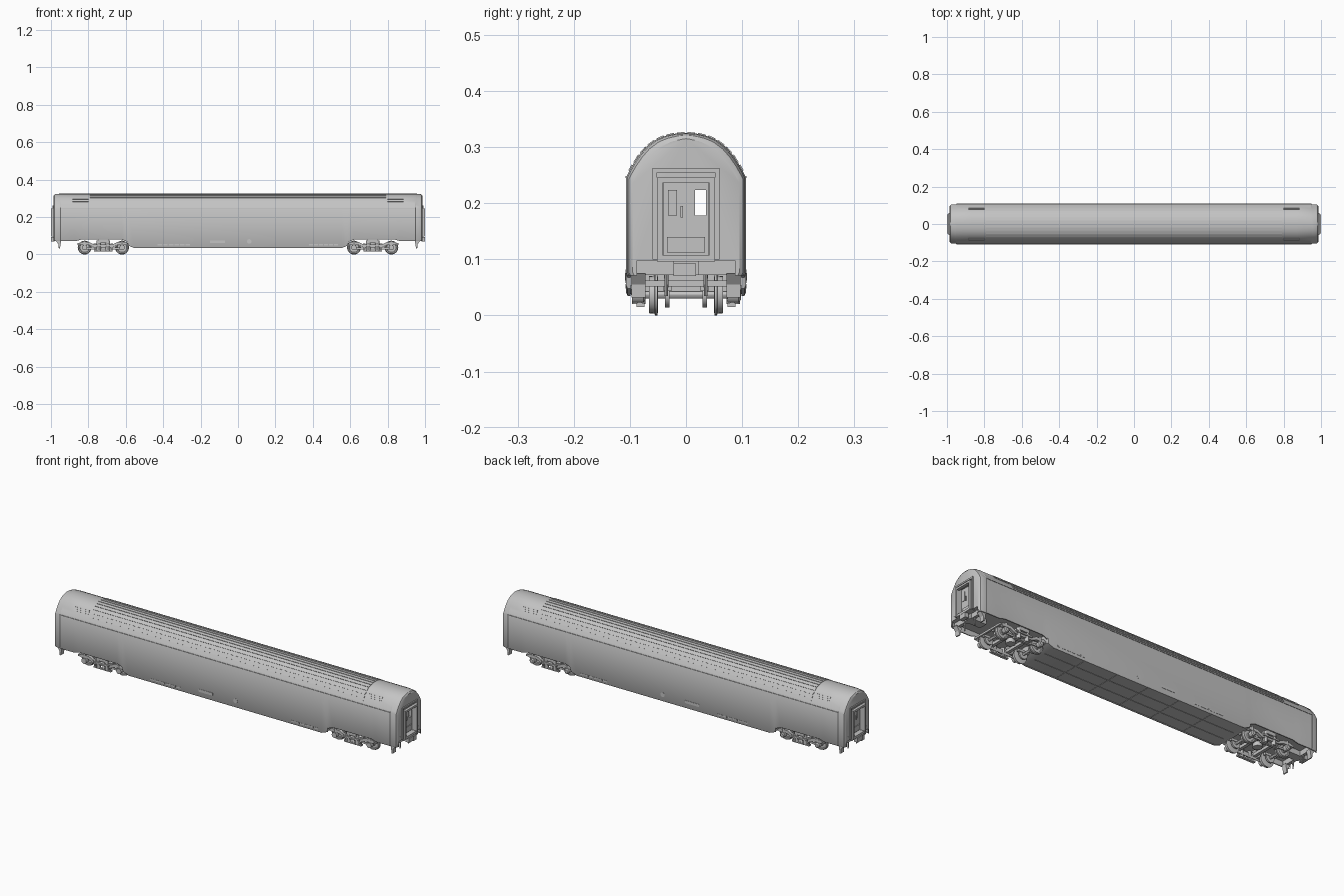
import bpy, bmesh, math
from mathutils import Vector

if "Cube" in bpy.data.objects:
    bpy.data.objects.remove(bpy.data.objects["Cube"], do_unlink=True)

grey = bpy.data.materials.new("plain grey")
grey.use_nodes = True
grey.diffuse_color = (0.55, 0.55, 0.55, 1)
grey.node_tree.nodes["Principled BSDF"].inputs["Base Color"].default_value = (0.55, 0.55, 0.55, 1)


def finish(name, bm, smooth=False):
    bmesh.ops.recalc_face_normals(bm, faces=bm.faces)
    mesh = bpy.data.meshes.new(name)
    bm.to_mesh(mesh)
    bm.free()
    mesh.materials.append(grey)
    ob = bpy.data.objects.new(name, mesh)
    bpy.context.collection.objects.link(ob)
    if smooth:
        bpy.ops.object.select_all(action='DESELECT')
        ob.select_set(True)
        bpy.context.view_layer.objects.active = ob
        bpy.ops.object.shade_smooth_by_angle(angle=math.radians(30))
    return ob


def loft(name, rings, smooth=False):
    bm = bmesh.new()
    loops = [[bm.verts.new(p) for p in ring] for ring in rings]
    for a, b in zip(loops, loops[1:]):
        for i in range(len(a)):
            j = (i + 1) % len(a)
            bm.faces.new((a[i], a[j], b[j], b[i]))
    bm.faces.new(loops[0])
    bm.faces.new(loops[-1][::-1])
    return finish(name, bm, smooth)


def box(name, x, y, z, tilt=0):
    """Box from (min, max) ranges, turned about x by tilt."""
    bm = bmesh.new()
    bmesh.ops.create_cube(bm, size=1)
    for v in bm.verts:
        v.co = Vector([(r[1] - r[0]) * c for r, c in zip((x, y, z), v.co)])
    ob = finish(name, bm)
    ob.location = [sum(r) / 2 for r in (x, y, z)]
    ob.rotation_euler.x = tilt
    return ob


def lathe(name, centre, profile, axis='Y', sides=24):
    """Solid of revolution; profile is (offset along axis, radius)."""
    rings = []
    for off, r in profile:
        ring = []
        for i in range(sides):
            a = 2 * math.pi * i / sides
            u, w = r * math.cos(a), r * math.sin(a)
            p = {'X': (off, u, w), 'Y': (u, off, w), 'Z': (u, w, off)}[axis]
            ring.append(Vector(centre) + Vector(p))
        rings.append(ring)
    return loft(name, rings, True)


def plate(name, outline, y0, y1):
    """Side outline in x and z, extruded across y."""
    return loft(name, [[(x, y, z) for x, z in outline] for y in (y0, y1)])


# Body shell: wall and roof section, with a recessed floor between the skirts
ROOF = [(0.107, 0.246), (0.102, 0.256), (0.094, 0.270), (0.083, 0.286),
        (0.070, 0.301), (0.054, 0.313), (0.037, 0.320), (0.019, 0.324)]


def section(x, skirt, floor, narrow=0.0, drop=0.0):
    half = [(0.099, floor), (0.099, skirt), (0.104, skirt), (0.107, skirt + 0.006)] + ROOF
    half = [(y - narrow, z - (drop if z > 0.24 else 0)) for y, z in half]
    return ([(x, y, z) for y, z in half] + [(x, 0, 0.325 - drop)]
            + [(x, -y, z) for y, z in reversed(half)])


stations = [(0.555, 0.035, 0.038), (0.588, 0.048, 0.051), (0.592, 0.068, 0.095),
            (0.62, 0.079, 0.098), (0.84, 0.079, 0.098), (0.87, 0.071, 0.098), (0.95, 0.071, 0.098),
            (0.952, 0.071, 0.098, 0.0015), (0.972, 0.071, 0.098, 0.002, 0.001),
            (0.981, 0.071, 0.098, 0.005, 0.004), (0.986, 0.071, 0.098, 0.012, 0.010)]
body = loft("body_shell", [section(-s[0], *s[1:]) for s in reversed(stations)]
            + [section(*s) for s in stations], True)


# End openings: doorway recesses and the clear window line through the car
def cut(name, x, y, z):
    tool = box(name, x, y, z)
    tool.hide_render = True
    tool.hide_set(True)
    mod = body.modifiers.new(name, 'BOOLEAN')
    mod.operation = 'DIFFERENCE'
    mod.object = tool


for s in (-1, 1):
    cut("doorway_cutter", sorted((s * 0.972, s * 1.1)), (-0.04, 0.04), (0.108, 0.242))
cut("window_cutter", (-1.2, 1.2), (0.016, 0.036), (0.178, 0.224))

# Roof ribs over the middle, and flush end panels with side vents
outline = ROOF + [(0, 0.325)]
for i, (a, b) in enumerate(zip(outline, outline[1:])):
    if i == 0:
        continue
    mid = (Vector(a) + Vector(b)) / 2
    tilt = math.atan2(b[1] - a[1], b[0] - a[0]) - math.pi
    wide = (Vector(a) - Vector(b)).length * 0.36
    for s in (-1, 1):
        box("roof_rib", (-0.79, 0.79), (s * mid.x - wide, s * mid.x + wide),
            (mid.y - 0.002, mid.y + 0.002), s * tilt)
for sx in (-1, 1):
    for sy in (-1, 1):
        for k in range(3):
            y, z = 0.086 - 0.006 * k, 0.284 + 0.007 * k
            box("roof_vent", sorted((sx * 0.80, sx * 0.885)),
                (sy * y - 0.003, sy * y + 0.003), (z - 0.001, z + 0.001), sy * -0.9)
    # Rain strip along the eaves
box_pairs = [(-1, "right"), (1, "left")]
for s, side in [(-1, "front"), (1, "back")]:
    box(side + "_drip_rail", (-0.95, 0.95), sorted((s * 0.105, s * 0.1085)), (0.2455, 0.248))
    # Skirt access panels
    for x0, x1 in ((-0.43, -0.25), (0.38, 0.54)):
        for k in range(6):
            step = (x1 - x0) / 6
            box("skirt_louvre", (x0 + k * step, x0 + (k + 0.8) * step),
                sorted((s * 0.105, s * 0.1082)), (0.048, 0.056))
    box("skirt_panel", (-0.15, -0.07), sorted((s * 0.105, s * 0.1085)), (0.062, 0.076))
    lathe("filler_cap", (0.06, s * 0.107, 0.07), [(-0.001, 0.012), (0.001, 0.012)])

# Underfloor panel seams
for x in (-0.37, -0.18, 0, 0.18, 0.37):
    box("floor_seam", (x - 0.002, x + 0.002), (-0.098, 0.098), (0.0365, 0.039))
for y in (-0.035, 0.035):
    box("floor_seam", (-0.55, 0.55), (y - 0.001, y + 0.001), (0.0365, 0.039))


# Car ends
def span(s, a, b):
    return tuple(sorted((s * a, s * b)))


for s, side in box_pairs:
    for name, x, w, t, top in (("gangway_rim", (0.984, 0.992), 0.060, 0.008, 0.263),
                               ("gangway_face", (0.984, 1.0), 0.052, 0.010, 0.246)):
        for sy in (-1, 1):
            box(name, span(s, *x), span(sy, w - t, w), (0.100, top))
        box(name, span(s, *x), (-w, w), (top - t, top))
    box(side + "_threshold", span(s, 0.96, 0.998), (-0.052, 0.052), (0.096, 0.108))
    # Door leaf details
    box("door_kick_panel", span(s, 0.970, 0.976), (-0.034, 0.034), (0.112, 0.140))
    box("door_window", span(s, 0.970, 0.975), (-0.032, -0.016), (0.178, 0.224))
    box("door_handle", span(s, 0.970, 0.978), (-0.010, -0.005), (0.175, 0.195))
    # Coupler, draft gear and buffer beam
    box("draft_gear", span(s, 0.88, 0.97), (-0.022, 0.022), (0.072, 0.099))
    box("coupler_shank", span(s, 0.95, 0.985), (-0.010, 0.010), (0.075, 0.090))
    box("coupler_head", span(s, 0.980, 1.0), (-0.022, 0.018), (0.070, 0.093))
    box("buffer_beam", span(s, 0.950, 0.966), (-0.096, 0.096), (0.072, 0.100))
    for sy in (-1, 1):
        lathe("end_lamp", (s * 0.985, sy * 0.074, 0.117), [(-0.002, 0.003), (0.002, 0.003)], 'X', 8)
        lathe("brake_hose", (s * 0.957, sy * 0.035, 0), [(0.035, 0.003), (0.075, 0.004)], 'Z', 8)
        plate("corner_step", [(s * x, z) for x, z in
              ((0.945, 0.075), (0.975, 0.075), (0.960, 0.055), (0.958, 0.032), (0.952, 0.032))],
              sy * 0.072, sy * 0.097)


# Trucks: wheelsets, side frames, springs, bolster and brakes
def truck(cx):
    for dx in (-0.1, 0.1):
        x = cx + dx
        lathe("axle", (x, 0, 0.037), [(-0.088, 0.007), (0.088, 0.007)], sides=12)
        for sy in (-1, 1):
            lathe("wheel", (x, 0, 0.037), [(sy * o, r) for o, r in
                  ((0.050, 0.016), (0.050, 0.030), (0.051, 0.037), (0.055, 0.037), (0.056, 0.034),
                   (0.066, 0.033), (0.066, 0.027), (0.062, 0.025), (0.062, 0.014), (0.066, 0.012))])
            lathe("brake_disc", (x, sy * 0.033, 0.037), [(-0.004, 0.023), (0.004, 0.023)])
            lathe("axle_box", (x, sy * 0.085, 0.037),
                  [(-0.011, 0.014), (0.009, 0.014), (0.013, 0.009)], sides=12)
            lathe("axle_spring", (x, sy * 0.083, 0), [(0.045, 0.009), (0.073, 0.009)], 'Z', 12)
            box("brake_caliper", (x - 0.03, x + 0.03), (sy * 0.033 - 0.007, sy * 0.033 + 0.007),
                (0.044, 0.056))
    half = [(0.128, 0.055), (0.122, 0.066), (0.075, 0.066), (0.052, 0.055), (0.0, 0.052)]
    low = [(0.0, 0.036), (0.050, 0.038), (0.075, 0.050), (0.120, 0.050)]
    rim = half + [(-x, z) for x, z in reversed(half[:-1])]
    rim += [(-x, z) for x, z in reversed(low)] + low[1:]
    for sy in (-1, 1):
        plate("side_frame", [(cx + x, z) for x, z in rim], sy * 0.076, sy * 0.091)
        box("spring_plank", (cx - 0.050, cx + 0.050), span(sy, 0.074, 0.088), (0.015, 0.022))
        for dx in (-0.024, 0.024):
            lathe("bolster_spring", (cx + dx, sy * 0.084, 0),
                  [(0.020, 0.012), (0.076, 0.012)], 'Z', 12)
        for dx in (-0.045, 0.045):
            box("plank_hanger", (cx + dx - 0.003, cx + dx + 0.003), span(sy, 0.078, 0.086),
                (0.018, 0.045))
        box("damper", (cx - 0.045, cx + 0.045), span(sy, 0.092, 0.099), (0.046, 0.054))
        box("equaliser_bar", (cx - 0.095, cx + 0.095), span(sy, 0.072, 0.076), (0.027, 0.037))
    box("bolster", (cx - 0.028, cx + 0.028), (-0.097, 0.097), (0.062, 0.080))
    lathe("centre_pivot", (cx, 0, 0), [(0.040, 0.022), (0.099, 0.022)], 'Z')
    for dx in (-0.045, 0.045):
        box("transom", (cx + dx - 0.008, cx + dx + 0.008), (-0.08, 0.08), (0.043, 0.058))
    for dx in (-0.132, 0.132):
        box("end_cross_bar", (cx + dx - 0.005, cx + dx + 0.005), (-0.09, 0.09), (0.052, 0.062))


for cx in (-0.72, 0.72):
    truck(cx)
